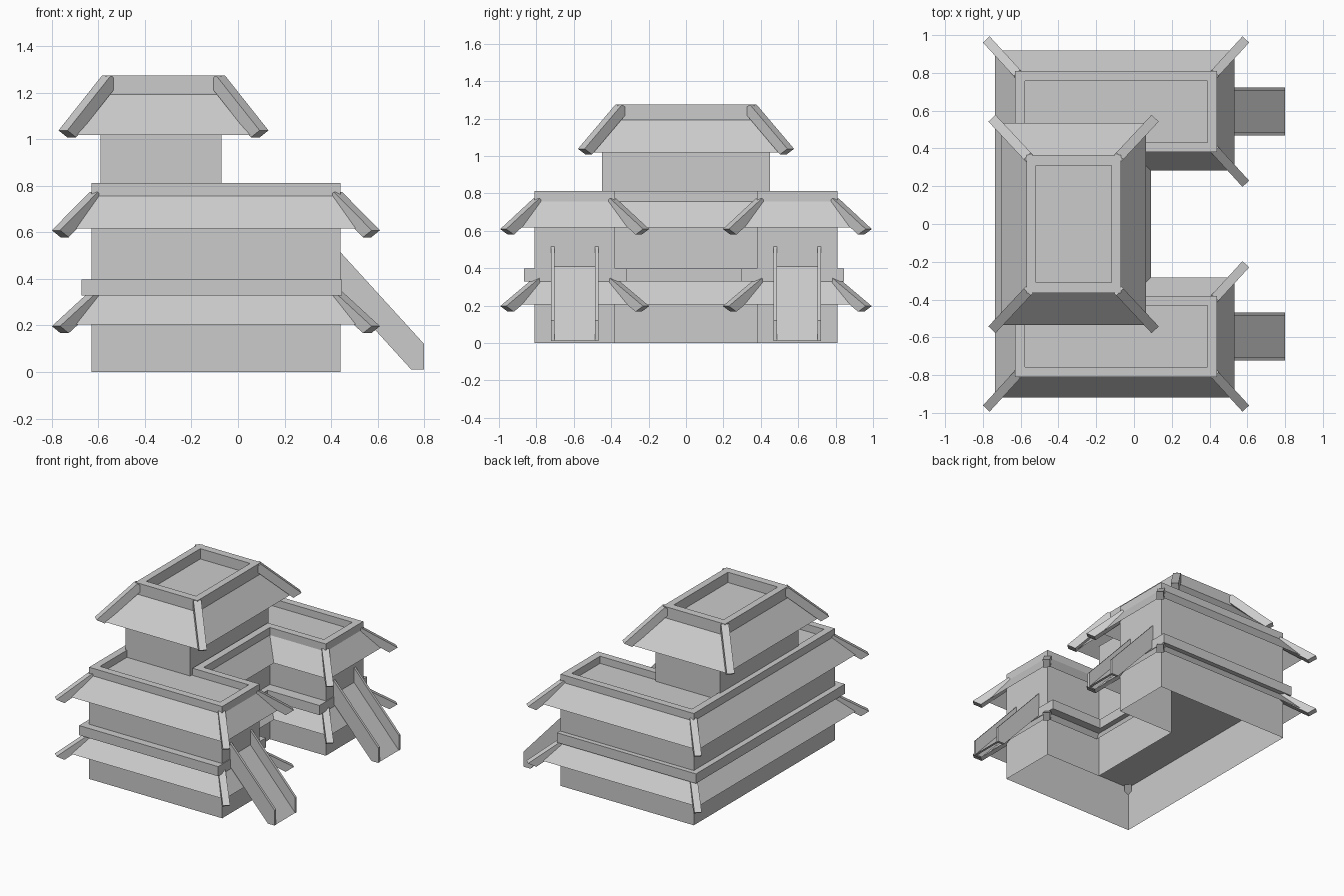
import bpy, bmesh
from mathutils import Vector

cube = bpy.data.objects.get("Cube")
if cube:
    bpy.data.objects.remove(cube)

stone = bpy.data.materials.new("plain_grey")
stone.use_nodes = True
GREY = (0.6, 0.6, 0.6, 1)
stone.diffuse_color = GREY
stone.node_tree.nodes["Principled BSDF"].inputs["Base Color"].default_value = GREY


def finish(name, bm):
    bmesh.ops.recalc_face_normals(bm, faces=bm.faces)
    mesh = bpy.data.meshes.new(name)
    bm.to_mesh(mesh)
    bm.free()
    mesh.materials.append(stone)
    obj = bpy.data.objects.new(name, mesh)
    bpy.context.collection.objects.link(obj)


def skin(name, loops_co, bottom=False, top=False):
    """Join loops of 3D points into one shell, with optional caps."""
    bm = bmesh.new()
    loops = [[bm.verts.new(co) for co in loop] for loop in loops_co]
    for a, b in zip(loops, loops[1:]):
        for i in range(len(a)):
            j = (i + 1) % len(a)
            bm.faces.new((a[i], a[j], b[j], b[i]))
    if bottom:
        bm.faces.new(loops[0][::-1])
    if top:
        bm.faces.new(loops[-1])
    finish(name, bm)


def loft(name, rings, **caps):
    skin(name, [[(x, y, z) for x, y in plan] for plan, z in rings], **caps)


def rect(cx, hx, hy):
    return [(cx - hx, -hy), (cx + hx, -hy), (cx + hx, hy), (cx - hx, hy)]


def u_plan(d=0.0, back=-0.63, tip=0.44, court=-0.01, side=0.81, inner=0.38, shift=0.0):
    """U-shaped plan open towards +x, grown outwards by d."""
    b, t, c, s, n = back - d, tip + d, court + d, side + d, inner - d
    pts = [(b, -s), (t, -s), (t, -n), (c, -n), (c, n), (t, n), (t, s), (b, s)]
    return [(x, y + shift) for x, y in pts]


def beam(name, start, end, width):
    """Corner beam hung below the line start-end, with an undercut tip."""
    a, b = Vector(start), Vector(end)
    flat = Vector((b.x - a.x, b.y - a.y, 0)).normalized()
    across = flat.cross(Vector((0, 0, 1))) * width / 2
    drop = Vector((0, 0, -0.03)) - flat * 0.055
    ends = [[p - across, p + across, p + across + drop, p - across + drop] for p in (a, b)]
    skin(name, ends, bottom=True, top=True)


def extrude_xz(name, profile, y0, y1):
    skin(name, [[(x, y, z) for x, z in profile] for y in (y0, y1)], bottom=True, top=True)


# Lower storey, open underneath, and the ledge above it
loft("lower_walls", [(u_plan(), 0), (u_plan(), 0.34)])
ledge = dict(back=-0.672, tip=0.446, court=0.03, side=0.855, inner=0.308, shift=-0.01)
loft("storey_ledge", [(u_plan(**ledge), 0.328), (u_plan(**ledge), 0.398)], bottom=True, top=True)

# Upper storey with parapet and sunken roof terrace
loft("upper_walls", [(u_plan(), 0.39), (u_plan(), 0.755)])
loft("roof_terrace", [(u_plan(), 0.755), (u_plan(), 0.812), (u_plan(-0.052), 0.812),
                      (u_plan(-0.052), 0.76)], top=True)

# Sloping eaves and corner beams of both storeys
overhang = u_plan(back=-0.737, tip=0.533, court=0.09, side=0.918, inner=0.283)
for level, eave, ridge in (("lower", 0.205, 0.33), ("upper", 0.617, 0.757)):
    loft(level + "_eaves", [(overhang, eave), (u_plan(), ridge)])
    for side in (-1, 1):
        for spot, x, y, dx, dy in (("back", -0.63, 0.81, -1, 1), ("tip_outer", 0.44, 0.81, 1, 1),
                                   ("tip_inner", 0.44, 0.38, 1, -1)):
            beam(f"{level}_{spot}_beam",
                 (x - 0.01 * dx, side * (y - 0.01 * dy), ridge + 0.016),
                 (x + 0.152 * dx, side * (y + 0.167 * dy), eave - 0.008), 0.048)

# Tower with hipped roof, sunken top and corner beams
TX = -0.32
walls = rect(TX - 0.01, 0.26, 0.45)
loft("tower_walls", [(walls, 0.755), (walls, 1.06)])
rim = rect(TX, 0.25, 0.365)
inset = rect(TX, 0.2, 0.31)
loft("tower_roof", [(rect(TX, 0.383, 0.535), 1.018), (rim, 1.193), (rim, 1.275),
                    (inset, 1.275), (inset, 1.2)], top=True)
for sx in (-1, 1):
    for sy in (-1, 1):
        beam("tower_corner_beam", (TX + sx * 0.245, sy * 0.36, 1.274),
             (TX + sx * 0.432, sy * 0.56, 1.038), 0.052)

# Slides leading down from both wings: a thin bed between two side walls
side_wall = [(0.44, 0.515), (0.8, 0.12), (0.8, 0.01), (0.745, 0.01), (0.44, 0.345)]
bed = [(0.44, 0.41), (0.8, 0.012), (0.784, 0.012), (0.44, 0.392)]
for side in (-1, 1):
    y0, y1 = side * 0.468, side * 0.722
    extrude_xz("slide_inner_wall", side_wall, y0, y0 + side * 0.018)
    extrude_xz("slide_outer_wall", side_wall, y1 - side * 0.018, y1)
    extrude_xz("slide_bed", bed, y0 + side * 0.018, y1 - side * 0.018)
